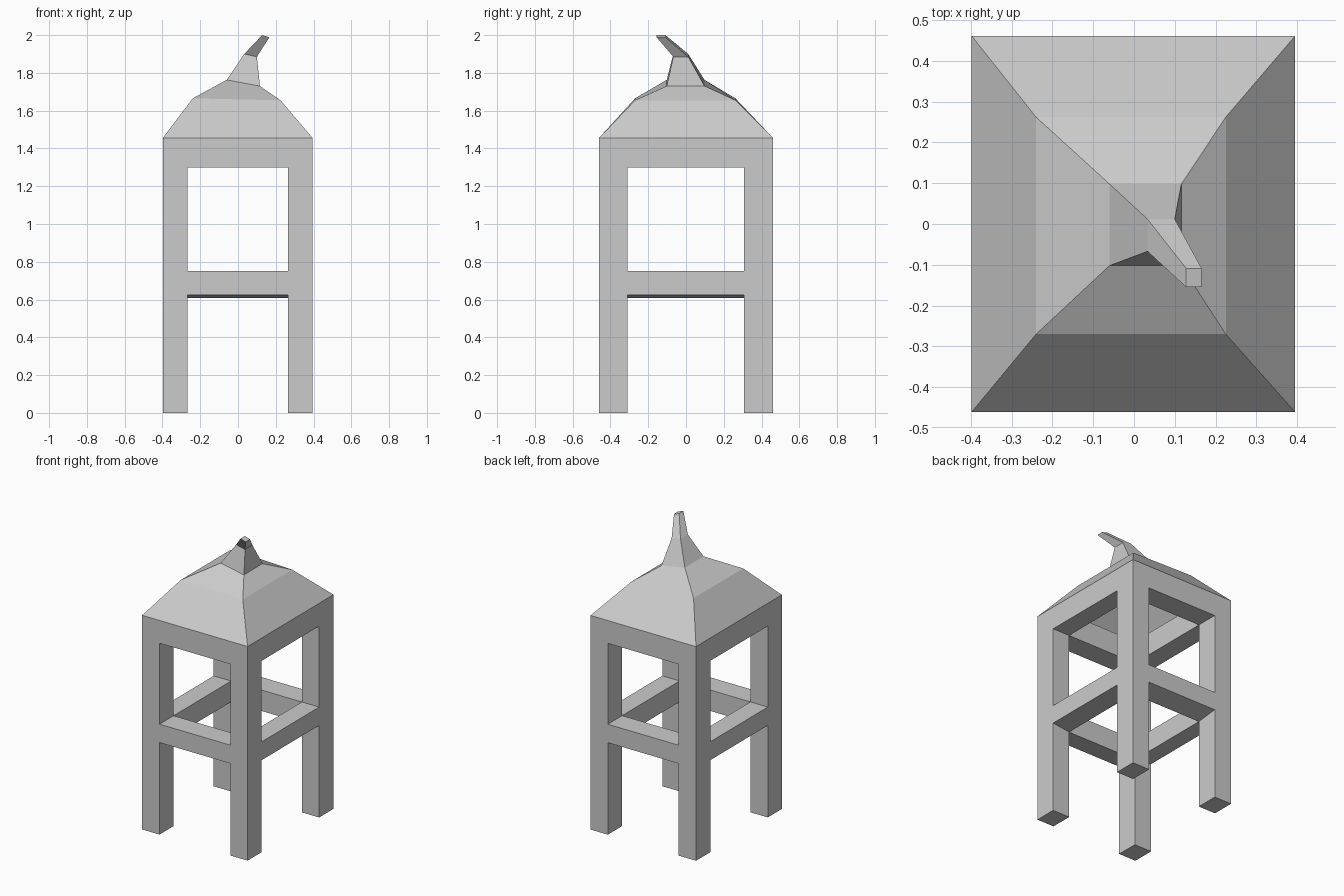
import bpy, bmesh

if "Cube" in bpy.data.objects:
    bpy.data.objects.remove(bpy.data.objects["Cube"])


def finish(bm, name):
    bmesh.ops.remove_doubles(bm, verts=bm.verts, dist=1e-4)
    bmesh.ops.recalc_face_normals(bm, faces=bm.faces)
    mesh = bpy.data.meshes.new(name)
    bm.to_mesh(mesh)
    bm.free()
    obj = bpy.data.objects.new(name, mesh)
    bpy.context.collection.objects.link(obj)
    return obj


# Grid lines of the timber frame: posts at corners, rails between them
GRID = ((-0.398, -0.267, 0.265, 0.395),
        (-0.461, -0.31, 0.307, 0.461),
        (0.0, 0.625, 0.75, 1.30, 1.455))


def solid(c):
    i, j, k = c
    if not (0 <= i < 3 and 0 <= j < 3 and 0 <= k < 4):
        return False
    post = i != 1 and j != 1
    rail = (i != 1 or j != 1) and k in (1, 3)
    return post or rail


# Frame: only the outer faces of filled grid cells, open where the roof sits
bm = bmesh.new()
for i in range(3):
    for j in range(3):
        for k in range(4):
            cell = (i, j, k)
            if not solid(cell):
                continue
            for axis in range(3):
                for side in (0, 1):
                    n = list(cell)
                    n[axis] += 2 * side - 1
                    if solid(n) or n[2] == 4:
                        continue
                    a, b = [t for t in range(3) if t != axis]
                    verts = []
                    for da, db in ((0, 0), (1, 0), (1, 1), (0, 1)):
                        p = list(cell)
                        p[axis] += side
                        p[a] += da
                        p[b] += db
                        verts.append(bm.verts.new([GRID[t][p[t]] for t in range(3)]))
                    bm.faces.new(verts)
# Lower rails have slightly sloping undersides
for v in bm.verts:
    if abs(v.co.z - 0.625) < 1e-4 and abs(v.co.x) < 0.3 and abs(v.co.y) < 0.35:
        v.co.z = 0.608
finish(bm, "post_and_rail_frame")

# Roof rings: x left, x right, y front, y back, z left, z right
RINGS = ((-0.398, 0.395, -0.461, 0.461, 1.455, 1.455),
         (-0.24, 0.225, -0.27, 0.262, 1.665, 1.655),
         (-0.06, 0.116, -0.102, 0.098, 1.763, 1.73),
         (0.033, 0.10, -0.067, 0.012, 1.90, 1.885),
         (0.128, 0.166, -0.155, -0.109, 2.0, 1.988))

# Roof shell, tapering into a bent finial
bm = bmesh.new()
loops = []
for x0, x1, y0, y1, zl, zr in RINGS:
    loops.append([bm.verts.new(p) for p in
                  ((x0, y0, zl), (x1, y0, zr), (x1, y1, zr), (x0, y1, zl))])
for low, high in zip(loops, loops[1:]):
    for s in range(4):
        t = (s + 1) % 4
        bm.faces.new((low[s], low[t], high[t], high[s]))
bm.faces.new(loops[-1])
finish(bm, "hooked_roof")
